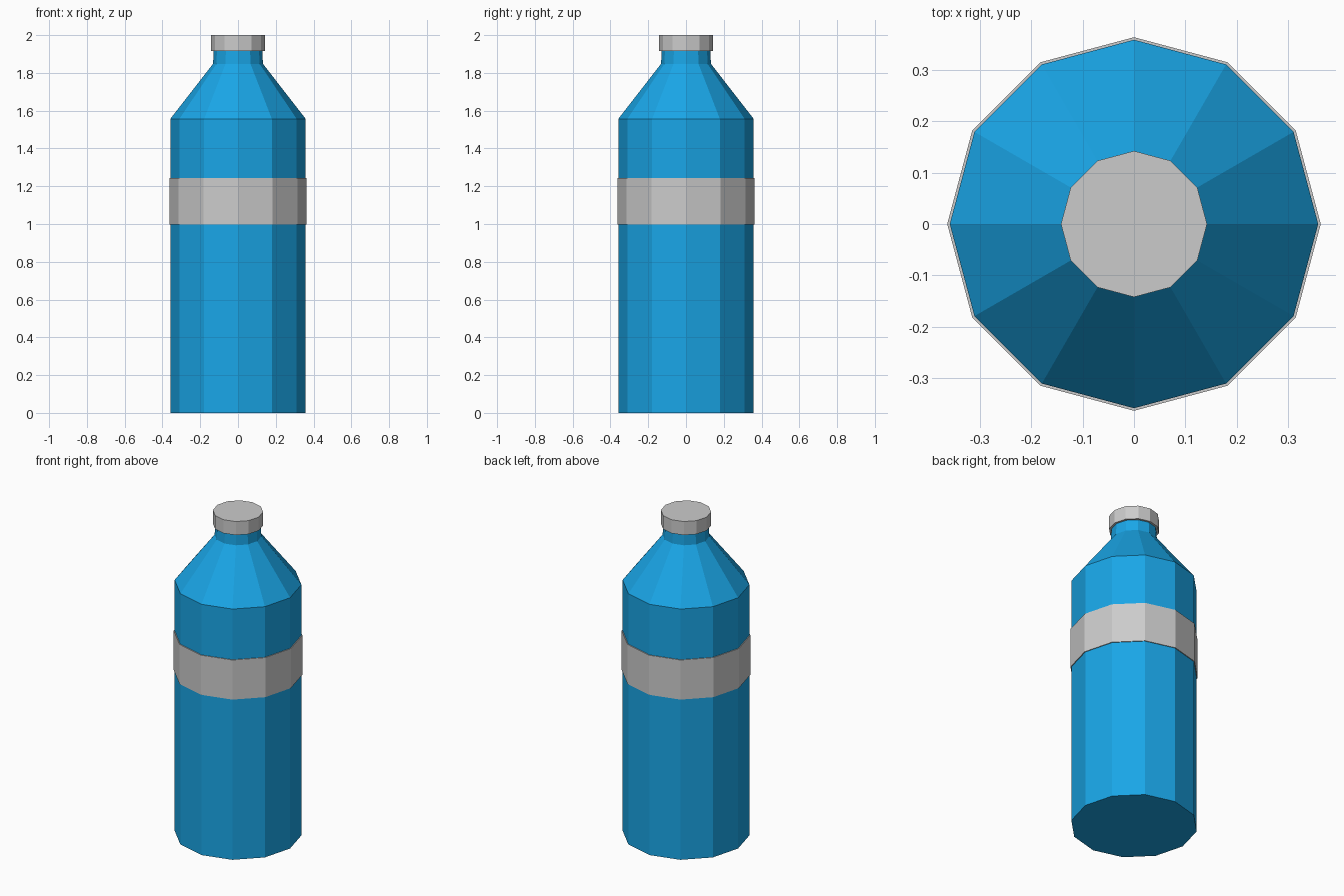
import bpy
import bmesh
from math import cos, sin, tau

if "Cube" in bpy.data.objects:
    bpy.data.objects.remove(bpy.data.objects["Cube"])

SIDES = 12


def lathe(name, profile, closed=False, material=None):
    """Revolve (radius, z) points into a flat-sided solid, capped or ring-shaped."""
    bm = bmesh.new()
    rings = [[bm.verts.new((r * cos(tau * i / SIDES), r * sin(tau * i / SIDES), z))
              for i in range(SIDES)] for r, z in profile]
    pairs = list(zip(rings, rings[1:]))
    if closed:
        pairs.append((rings[-1], rings[0]))
    else:
        bm.faces.new(rings[0][::-1])
        bm.faces.new(rings[-1])
    for low, high in pairs:
        for i in range(SIDES):
            j = (i + 1) % SIDES
            bm.faces.new((low[i], low[j], high[j], high[i]))
    bmesh.ops.recalc_face_normals(bm, faces=bm.faces)
    mesh = bpy.data.meshes.new(name)
    bm.to_mesh(mesh)
    bm.free()
    obj = bpy.data.objects.new(name, mesh)
    bpy.context.collection.objects.link(obj)
    if material:
        mesh.materials.append(material)
    return obj


blue = bpy.data.materials.new("blue_plastic")
blue.diffuse_color = (0.01, 0.38, 0.80, 1)
blue.use_nodes = True
blue.node_tree.nodes["Principled BSDF"].inputs["Base Color"].default_value = blue.diffuse_color

# Bottle: straight body, sloping shoulder and short neck
lathe("bottle_body", [(0.358, 0), (0.358, 1.557), (0.132, 1.848), (0.128, 1.93)],
      material=blue)

# Label band wrapped around the body
lathe("label_band", [(0.35, 0.997), (0.363, 0.997), (0.363, 1.243), (0.35, 1.243)],
      closed=True)

# Screw cap
lathe("cap", [(0.142, 1.916), (0.142, 2.0)])
